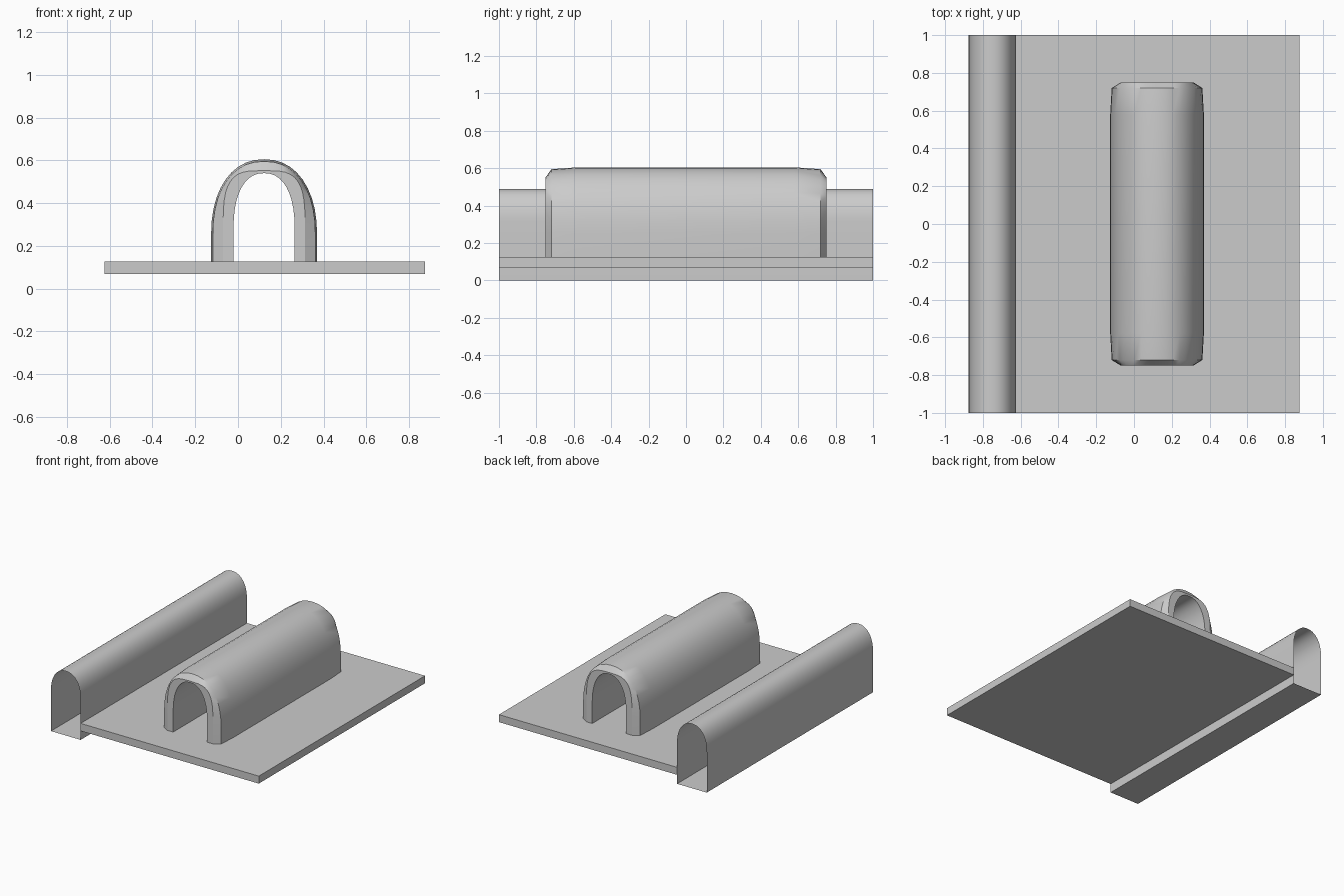
import bpy
import bmesh
from math import sin, cos, pi

if "Cube" in bpy.data.objects:
    bpy.data.objects.remove(bpy.data.objects["Cube"])


def arch(cx, half, foot, spring, top, n, segs=20):
    """Arch outline in XZ: straight legs, then a squarish rounded crown."""
    pts = [(cx - half, foot)]
    for i in range(segs + 1):
        a = pi * i / segs
        c, s = -cos(a), max(sin(a), 0)
        x = half * abs(c) ** (2 / n) * (1 if c > 0 else -1)
        pts.append((cx + x, spring + (top - spring) * s ** (2 / n)))
    pts.append((cx + half, foot))
    return pts


def loft(name, sections, wrap_profile=False, wrap_sections=False, angle=0.5):
    """Skin a list of (y, outline) sections into one mesh object."""
    bm = bmesh.new()
    rings = [[bm.verts.new((x, y, z)) for x, z in outline] for y, outline in sections]
    count = len(rings[0])
    pairs = list(zip(rings, rings[1:]))
    if wrap_sections:
        pairs.append((rings[-1], rings[0]))
    for a, b in pairs:
        for i in range(count if wrap_profile else count - 1):
            j = (i + 1) % count
            bm.faces.new((a[i], b[i], b[j], a[j]))
    # close the undersides of the legs
    if wrap_sections:
        for k in (0, -1):
            bm.faces.new([r[k] for r in rings])
    bmesh.ops.recalc_face_normals(bm, faces=bm.faces)
    mesh = bpy.data.meshes.new(name)
    bm.to_mesh(mesh)
    bm.free()
    obj = bpy.data.objects.new(name, mesh)
    bpy.context.collection.objects.link(obj)
    bpy.ops.object.select_all(action='DESELECT')
    obj.select_set(True)
    bpy.context.view_layer.objects.active = obj
    bpy.ops.object.shade_smooth_by_angle(angle=angle)
    return obj


# flat base plate
bpy.ops.mesh.primitive_cube_add(size=1, location=(0.125, 0, 0.097))
plate = bpy.context.object
plate.name = "base_plate"
plate.scale = (1.5, 2.0, 0.057)

# thin side tunnel: open ends, flat floor
side = arch(-0.75, 0.125, 0.0, 0.31, 0.49, 2.2)
tunnel = loft("side_tunnel", [(-1, side), (1, side)], wrap_profile=True)
# make the open shell face outward
bm = bmesh.new()
bm.from_mesh(tunnel.data)
floor = min(bm.faces, key=lambda f: f.calc_center_median().z)
floor.normal_update()
if floor.normal.z > 0:
    bmesh.ops.reverse_faces(bm, faces=bm.faces)
bm.to_mesh(tunnel.data)
bm.free()

# thick central arch: tapered, chamfered outer skin and a plain inner bore
CX, FOOT = 0.122, 0.125
body = arch(CX, 0.248, FOOT, 0.25, 0.605, 2.2)
taper = arch(CX, 0.240, FOOT, 0.25, 0.595, 2.25)
end = arch(CX, 0.192, FOOT, 0.26, 0.552, 3.6)
bore = arch(CX, 0.143, FOOT, 0.28, 0.54, 2.3)
half_run = [(0.58, body), (0.72, taper), (0.75, end), (0.75, bore)]
sections = half_run + [(-y, p) for y, p in reversed(half_run)]
loft("central_arch", sections, wrap_sections=True)
